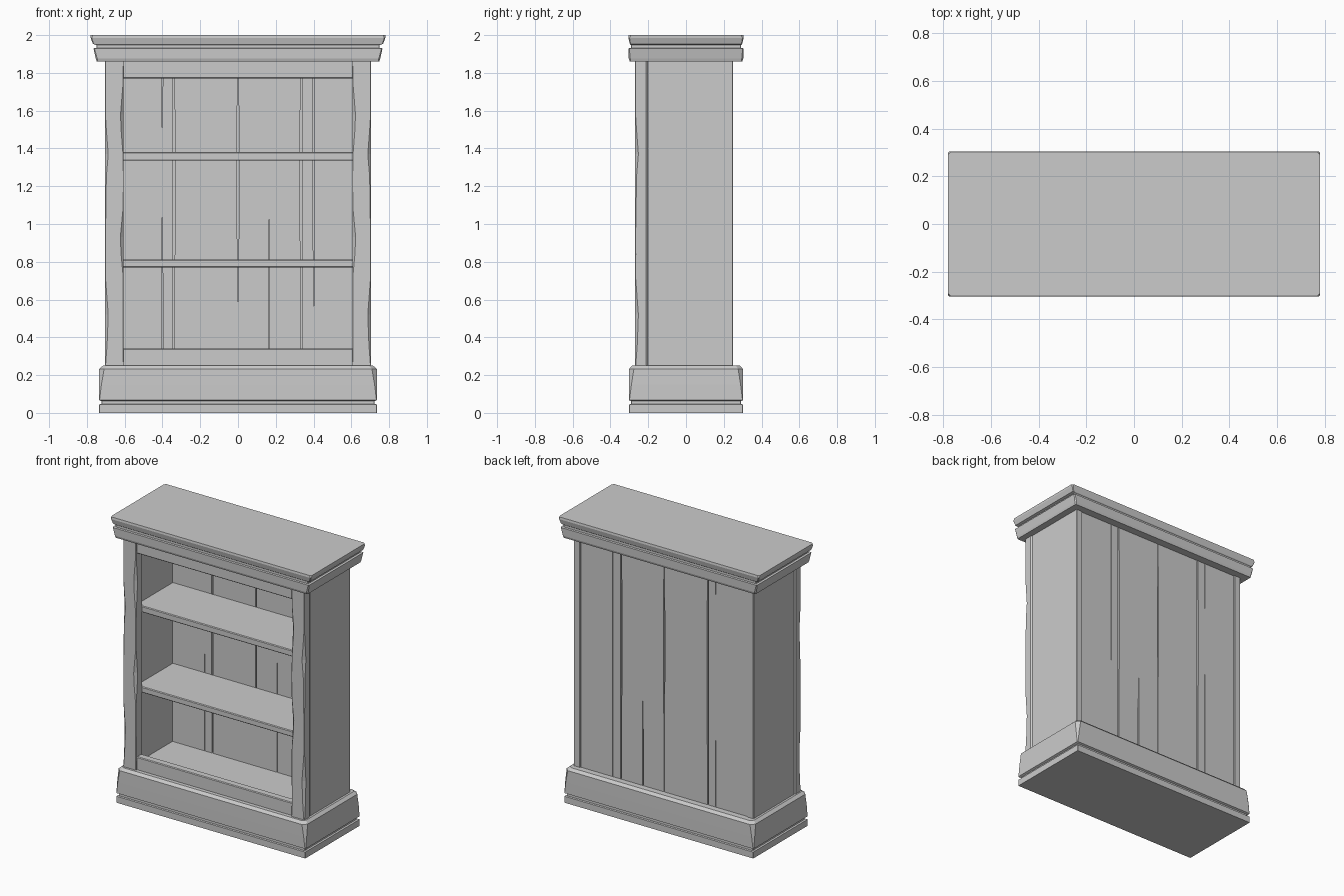
import bpy, bmesh

def loft(name, rings, mirror=False):
    """Skin a stack of equal-length closed rings, cap both ends."""
    bm = bmesh.new()
    rows = [[bm.verts.new(p) for p in ring] for ring in rings]
    n = len(rows[0])
    for a, b in zip(rows, rows[1:]):
        for i in range(n):
            j = (i + 1) % n
            bm.faces.new((a[i], a[j], b[j], b[i]))
    bm.faces.new(rows[0][::-1])
    bm.faces.new(rows[-1])
    bmesh.ops.recalc_face_normals(bm, faces=bm.faces)
    me = bpy.data.meshes.new(name)
    bm.to_mesh(me)
    bm.free()
    ob = bpy.data.objects.new(name, me)
    bpy.context.collection.objects.link(ob)
    if mirror:
        ob.modifiers.new("mirror", 'MIRROR')
    return ob

def box(name, x, y, z, bevel=0.0, mirror=False):
    ring = lambda h: [(x[0], y[0], h), (x[1], y[0], h), (x[1], y[1], h), (x[0], y[1], h)]
    ob = loft(name, [ring(z[0]), ring(z[1])], mirror)
    if bevel:
        m = ob.modifiers.new("bevel", 'BEVEL')
        m.width, m.segments = bevel, 1
    return ob

def slab(name, levels):
    """Moulding with cut corners: levels of (z, half width, half depth, corner cut)."""
    rings = []
    for z, a, b, c in levels:
        rings.append([(-a + c, -b, z), (a - c, -b, z), (a, -b + c, z), (a, b - c, z),
                      (a - c, b, z), (-a + c, b, z), (-a, b - c, z), (-a, -b + c, z)])
    return loft(name, rings)

# Base: foot slab, groove and plinth with worn corners
slab("plinth", [(0, .735, .302, .002), (.045, .735, .302, .002), (.047, .722, .29, .002),
                (.062, .722, .29, .002), (.068, .737, .303, .004), (.15, .737, .303, .014),
                (.232, .735, .302, .026), (.25, .715, .285, .02)])

# Crown moulding and top
slab("crown", [(1.86, .748, .298, .004), (1.875, .753, .303, .008), (1.93, .765, .305, .005),
               (1.932, .75, .292, .004), (1.948, .75, .292, .004), (1.953, .768, .297, .004),
               (1.985, .78, .305, .006), (2.0, .781, .303, .012)])

# Front stiles with chipped edges: z, inner chip, outer chip
chips = [(.24, .002, .003), (.36, .004, .012), (.52, .003, .018), (.72, .003, .003),
         (.84, .014, .004), (.93, .018, .003), (1.09, .003, .006), (1.25, .002, .008),
         (1.37, .004, .018), (1.50, .014, .008), (1.58, .017, .003), (1.74, .004, .003),
         (1.87, .002, .003)]
loft("front_stile", [[(.605 + a, -.27, z), (.705 - b, -.27, z), (.705, -.27 + b, z),
                      (.705, -.213, z), (.697, -.203, z), (.605, -.203, z),
                      (.605, -.27 + a, z)] for z, a, b in chips], mirror=True)

# Side panels
box("side_panel", (.65, .70), (-.206, .25), (.24, 1.87), .004, mirror=True)

# Front rails
box("lower_rail", (-.61, .61), (-.258, -.205), (.24, .34), .005)
box("upper_rail", (-.61, .61), (-.258, -.205), (1.77, 1.87), .005)

# Shelves and cabinet floor
for name, lo, hi in [("lower_shelf", .77, .812), ("upper_shelf", 1.335, 1.38)]:
    box(name, (-.652, .652), (-.203, .205), (lo, hi), .005)
box("cabinet_floor", (-.652, .652), (-.206, .21), (.22, .262))

# Back planks, seams given as x and half gap at bottom, middle and top
seams = [(-.65, .002, .002, .002), (-.40, .002, .001, .002), (-.34, .004, .006, .003),
         (0, .001, .005, .002), (.165, .003, .0003, .0003), (.335, .004, .006, .004),
         (.40, .001, .002, .002), (.65, .002, .002, .002)]
levels = (.24, .55, 1.05, 1.5, 1.87)
for left, right in zip(seams, seams[1:]):
    rings = []
    for z, k in zip(levels, (1, 1, 2, 2, 3)):
        x0, x1 = left[0] + left[k], right[0] - right[k]
        rings.append([(x0, .2, z), (x1, .2, z), (x1, .243, z), (x0, .243, z)])
    loft("back_plank", rings)
box("back_liner", (-.65, .65), (.216, .228), (.24, 1.87))
